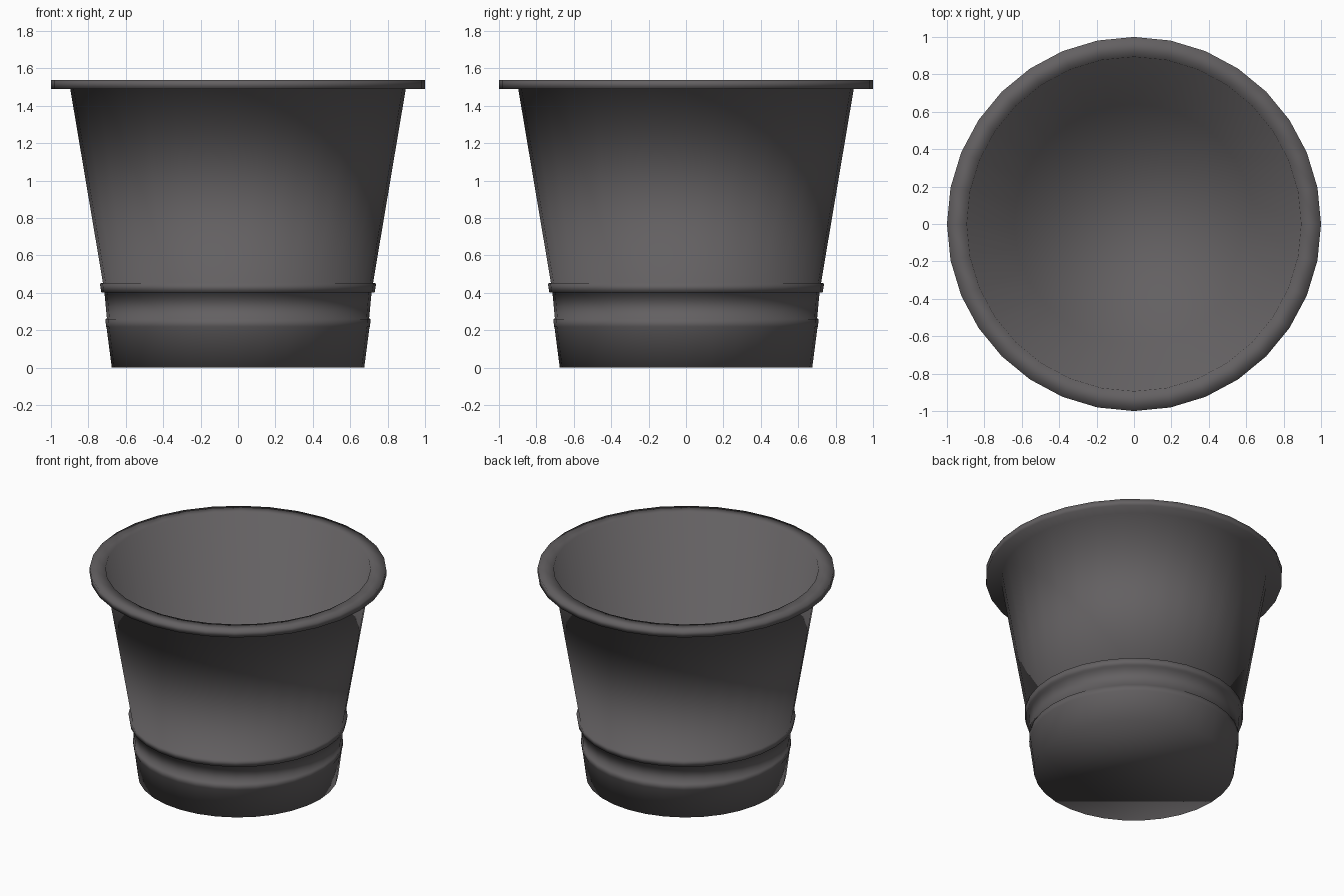
import bpy
import bmesh
from math import cos, sin, tau

SIDES = 32

cube = bpy.data.objects.get("Cube")
if cube:
    bpy.data.objects.remove(cube, do_unlink=True)

# Dark grey plastic
plastic = bpy.data.materials.new("dark grey plastic")
plastic.use_nodes = True
colour = (0.125, 0.117, 0.121, 1)
plastic.diffuse_color = colour
shader = plastic.node_tree.nodes["Principled BSDF"]
shader.inputs["Base Color"].default_value = colour
shader.inputs["Roughness"].default_value = 0.6


def lathe(name, profile, material):
    """Turn a (radius, height) profile about z and cap both ends."""
    bm = bmesh.new()
    rings = []
    for r, z in profile:
        rings.append([bm.verts.new((r * cos(tau * i / SIDES), r * sin(tau * i / SIDES), z))
                      for i in range(SIDES)])
    for low, high in zip(rings, rings[1:]):
        for i in range(SIDES):
            j = (i + 1) % SIDES
            bm.faces.new((low[i], low[j], high[j], high[i]))
    bm.faces.new(rings[0])
    bm.faces.new(rings[-1])
    bmesh.ops.recalc_face_normals(bm, faces=bm.faces)
    for face in bm.faces:
        face.smooth = True
    mesh = bpy.data.meshes.new(name)
    bm.to_mesh(mesh)
    bm.free()
    mesh.materials.append(material)
    obj = bpy.data.objects.new(name, mesh)
    bpy.context.collection.objects.link(obj)
    return obj


# Outer wall from the base up: foot, thin ridge, raised band, tapered side
outside = [
    (0.675, 0.0), (0.703, 0.215),
    (0.706, 0.22), (0.709, 0.26), (0.701, 0.262),
    (0.714, 0.40), (0.731, 0.402), (0.739, 0.45), (0.722, 0.452),
    (0.897, 1.49),
]
# Flat flange with a short vertical edge
rim = [(1.0, 1.49), (1.0, 1.538), (0.894, 1.538)]
# Inner wall down to the floor
inside = [(0.64, 0.02)]

lathe("flower_pot", outside + rim + inside, plastic)
